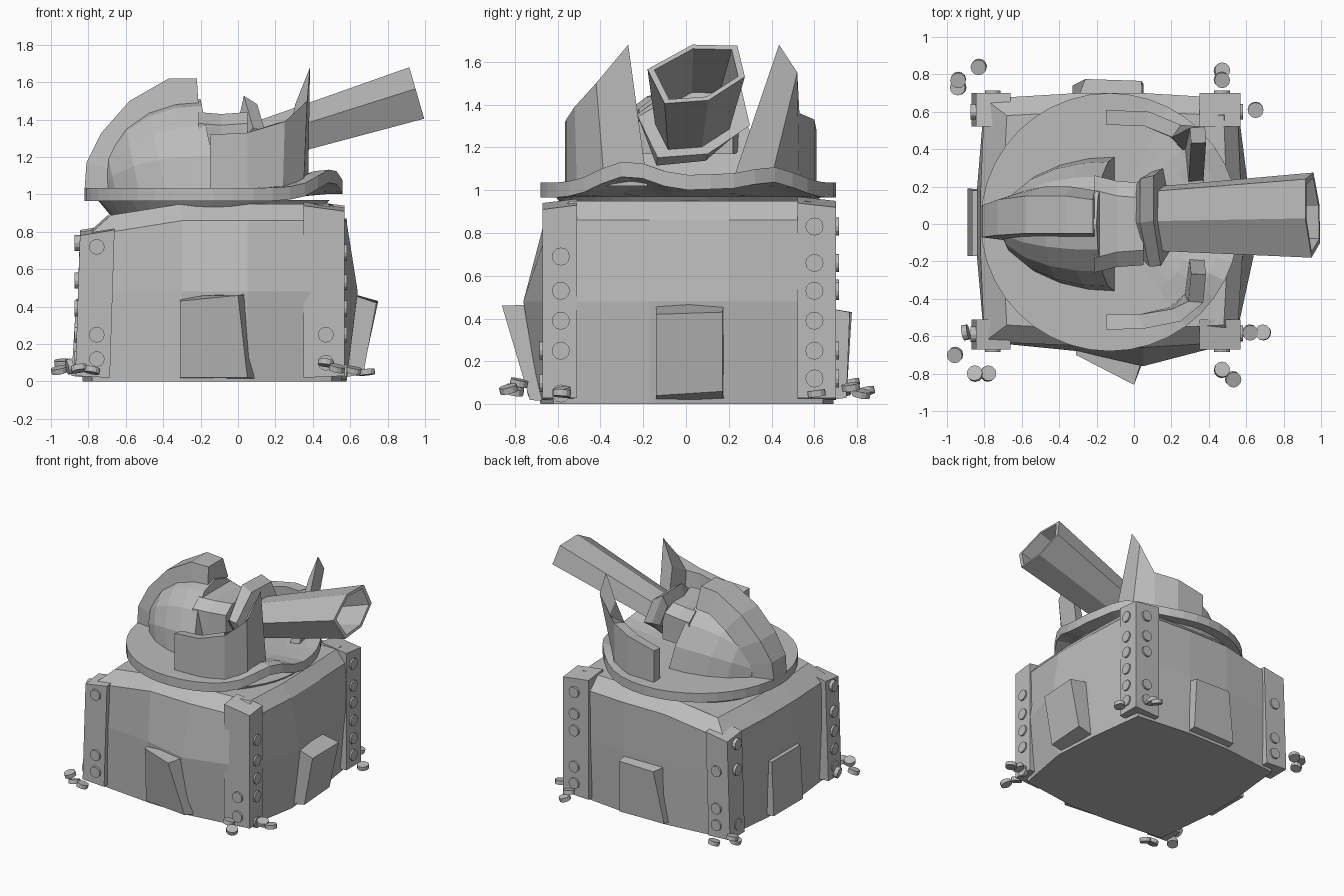
import bpy, bmesh, math, random
from mathutils import Vector, Matrix

if "Cube" in bpy.data.objects:
    bpy.data.objects.remove(bpy.data.objects["Cube"])

random.seed(4)
grey = bpy.data.materials.new("plain grey")
grey.diffuse_color = (0.5, 0.5, 0.5, 1)
grey.use_nodes = True
grey.node_tree.nodes["Principled BSDF"].inputs["Base Color"].default_value = grey.diffuse_color


def finish(name, bm):
    bmesh.ops.recalc_face_normals(bm, faces=bm.faces)
    me = bpy.data.meshes.new(name)
    bm.to_mesh(me)
    bm.free()
    me.materials.append(grey)
    ob = bpy.data.objects.new(name, me)
    bpy.context.collection.objects.link(ob)
    return ob


def loft(name, rings):
    """Skin a row of equal-length closed rings and cap both ends."""
    bm = bmesh.new()
    vs = [[bm.verts.new(p) for p in r] for r in rings]
    n = len(vs[0])
    for a, b in zip(vs, vs[1:]):
        for i in range(n):
            j = (i + 1) % n
            bm.faces.new((a[i], a[j], b[j], b[i]))
    bm.faces.new(vs[0])
    bm.faces.new(vs[-1])
    return finish(name, bm)


# base block: dented walls, roof sagging to the left
def base_ring(z, x0, x1, y0, y1, bf, bf2, br, bb, bl):
    pts = [(x0, y0), (-.3, y0 - bf), (.05, y0 - bf2), (x1, y0), (x1 + br, -.17), (x1 + br * .7, .2),
           (x1, y1), (.05, y1 + bb), (-.3, y1 + bb), (x0, y1), (x0 - bl, .18), (x0 - bl, -.17)]
    return [(x, y, z - (0.16 * max(0, -.3 - x) if z > .8 else 0)) for x, y in pts]


loft("base_block", [
    base_ring(0, -.78, .5, -.62, .64, .05, .06, .08, .05, .05),
    base_ring(.48, -.8, .54, -.63, .66, .05, .13, .1, .04, .04),
    base_ring(.86, -.8, .55, -.63, .67, .02, .03, .03, .03, .02),
    base_ring(.95, -.68, .48, -.54, .58, .02, .02, .02, .02, .02)])

# low plates leaning on each wall
loft("front_plate", [
    [(-.31, -.6, .46), (.08, -.6, .47), (.14, -.6, .01), (-.31, -.6, .01)],
    [(-.31, -.7, .43), (.0, -.86, .46), (.05, -.73, .02), (-.31, -.69, .02)]])
loft("right_plate", [
    [(.5, -.14, .5), (.5, .18, .47), (.5, .18, .01), (.5, -.14, .01)],
    [(.74, -.14, .42), (.75, .17, .43), (.67, .17, .06), (.67, -.14, .04)]])
loft("back_plate", [
    [(-.33, .6, .46), (.05, .6, .46), (.05, .6, .01), (-.33, .6, .01)],
    [(-.26, .775, .43), (.04, .765, .43), (.05, .75, .03), (-.33, .74, .03)]])
loft("left_plate", [
    [(-.72, -.17, .46), (-.72, .18, .46), (-.72, .18, .01), (-.72, -.17, .01)],
    [(-.865, -.17, .44), (-.865, .18, .44), (-.89, .19, .03), (-.89, -.17, .03)]])

# corner posts with slanted tops
for name, sx, sy, h in (("front_left_post", -1, -1, .8), ("front_right_post", 1, -1, .93),
                        ("back_left_post", -1, 1, .81), ("back_right_post", 1, 1, .94)):
    xo, xi = (.57, .35) if sx > 0 else (-.845, -.66)
    yo, yi = (.7, .52) if sy > 0 else (-.67, -.51)
    lean = 0 if sx > 0 else -.025
    loft(name, [
        [(xo + lean, yo, .03), (xi + lean, yo, .02), (xi + lean, yi, .02), (xo + lean, yi, .03)],
        [(xo, yo, h - .02), (xi, yo, h + .01), (xi, yi, h + .03), (xo, yi, h)]])


# bolts: those still on the posts, and those fallen on the ground
def bolt(bm, loc, normal):
    rot = Vector((0, 0, 1)).rotation_difference(Vector(normal)).to_matrix().to_4x4()
    bmesh.ops.create_cone(bm, cap_ends=True, segments=12, radius1=.042, radius2=.042,
                          depth=.03, matrix=Matrix.Translation(loc) @ rot)


columns = [  # face direction, position, heights of bolts left in place
    ((1, 0, 0), (.567, -.585), (.69, .53, .39, .25, .05)),
    ((1, 0, 0), (.567, .6), (.83, .66, .53, .39, .25, .12)),
    ((0, -1, 0), (-.755, -.67), (.72, .25, .12)),
    ((0, -1, 0), (.47, -.67), (.25, .1)),
    ((-1, 0, 0), (-.858, -.59), (.74, .54, .39, .25, .12)),
    ((-1, 0, 0), (-.858, .6), (.74, .54, .12)),
    ((0, 1, 0), (.47, .699), (.83, .66, .53, .25, .12)),
    ((0, 1, 0), (-.755, .699), (.54, .25, .12))]
bm = bmesh.new()
for n, (x, y), zs in columns:
    for z in zs:
        bolt(bm, (x, y, z), n)
finish("post_bolts", bm)
bm = bmesh.new()
for x, y, z in ((-.83, .84, .06), (-.94, .77, .1), (-.94, .73, .06), (.47, .82, .05), (.47, .77, .08),
                (.65, .61, .05), (-.957, -.7, .06), (-.85, -.8, .07), (-.78, -.8, .06),
                (.62, -.58, .06), (.69, -.58, .05), (.47, -.78, .1), (.53, -.83, .07)):
    bolt(bm, (x, y, z), (random.uniform(-.3, .3), random.uniform(-.3, .3), 1))
bolt(bm, (-.9, -.58, .08), (1, .2, .2))
finish("fallen_bolts", bm)

# turntable neck and disc, the right edge buckled upwards
CX, CY = -.13, .01


def circle(r, z, n=40):
    return [(CX + r * math.cos(2 * math.pi * i / n), CY + r * math.sin(2 * math.pi * i / n), z)
            for i in range(n)]


def buckle(p):
    x, y, z = p
    t = min(1, max(0, (x - .12) / .32))
    w = .1 * math.exp(-((y + .27) / .2) ** 2) + .075 * math.exp(-((y - .42) / .2) ** 2)
    w += .03 * math.exp(-((y - .1) / .15) ** 2)
    return (x, y, z + w * t)


loft("turntable_neck", [circle(.52, .85), circle(.62, .97)])
loft("turntable_disc", [[buckle(p) for p in circle(r, z)] for r, z in
                        ((.25, .965), (.45, .965), (.6, .965), (.69, .965),
                         (.69, 1.035), (.6, 1.035), (.45, 1.035), (.25, 1.035))])


# torn armour walls either side of the barrel; the last station ends in a sharp spike
def wall(name, stations):
    rings = []
    for xb, yb, xt, yt, zt, drop in stations:
        d = Vector((-.13 - xb, -yb * (1 if xb < .3 else .1))).normalized() * .08
        rings.append([(xb, yb, 1.02), (xt, yt, zt), (xt + d.x, yt + d.y, zt - drop),
                      (xb + d.x, yb + d.y, 1.02)])
    loft(name, rings)


wall("front_wall", [(-.15, -.565, -.15, -.565, 1.32, .01), (.05, -.56, .05, -.56, 1.33, .01),
                    (.24, -.51, .25, -.52, 1.39, .01), (.35, -.38, .37, -.42, 1.5, .1),
                    (.375, -.18, .385, -.27, 1.68, .2)])
wall("back_wall", [(-.15, .61, -.15, .61, 1.28, .01), (.08, .6, .08, .6, 1.33, .01),
                   (.24, .53, .25, .53, 1.36, .01), (.35, .39, .38, .52, 1.55, .15),
                   (.37, .21, .385, .435, 1.68, .2)])

# faceted half dome, open to the right
rings = []
for deg in (3, 25, 45, 62, 78, 92):
    t = math.radians(deg)
    s = math.sin(t)
    rings.append([(-.17 - .56 * math.cos(t) - .05 * s * math.sin(f) + .05 * s * (1 - math.sin(f)),
                   .36 * s * math.cos(f), 1.02 + .49 * s * math.sin(f))
                  for f in (math.pi * i / 8 for i in range(9))])
loft("dome", rings)

# raised rib over the dome
rib = [((-.82, 1.03), (-.66, 1.03), -.07, .09), ((-.81, 1.17), (-.66, 1.13), -.07, .1),
       ((-.73, 1.33), (-.58, 1.25), -.06, .13), ((-.58, 1.5), (-.48, 1.37), -.05, .15),
       ((-.37, 1.62), (-.34, 1.46), -.05, .15), ((-.22, 1.62), (-.21, 1.46), -.05, .13)]
loft("dome_rib", [[(o[0], a, o[1]), (o[0], b, o[1]), (i[0], b + .05, i[1]), (i[0], a - .02, i[1])]
                  for o, i, a, b in rib])

# breech block and barrel, sharing one crooked hexagon section
HEX = [(-.23, .02), (-.02, .135), (.19, .13), (.225, -.015), (.055, -.125), (-.15, -.14)]


def hexagon(x, y, z, sy, sz):
    return [(x - .29 * b * sz, y + a * sy, z + b * sz) for a, b in HEX]


loft("breech_block", [[(x, -w, b), (x, -w, t - .06), (x, -w + .08, t), (x, w - .08, t), (x, w, t - .06),
                       (x, w, b)] for x, w, b, t in ((-.21, .26, 1.2, 1.44), (-.09, .23, 1.17, 1.43),
                                                     (.05, .22, 1.17, 1.44))])
loft("barrel_collar", [hexagon(.05, .03, 1.3, .95, 1.0), hexagon(.09, .03, 1.325, 1.12, 1.5),
                       hexagon(.15, .04, 1.32, 1.15, 1.2)])
loft("barrel", [hexagon(.1, .03, 1.28, .75, .75), hexagon(.955, .05, 1.545, 1, 1),
                hexagon(.955, .05, 1.545, .86, .86), hexagon(.4, .04, 1.373, .62, .62)])
